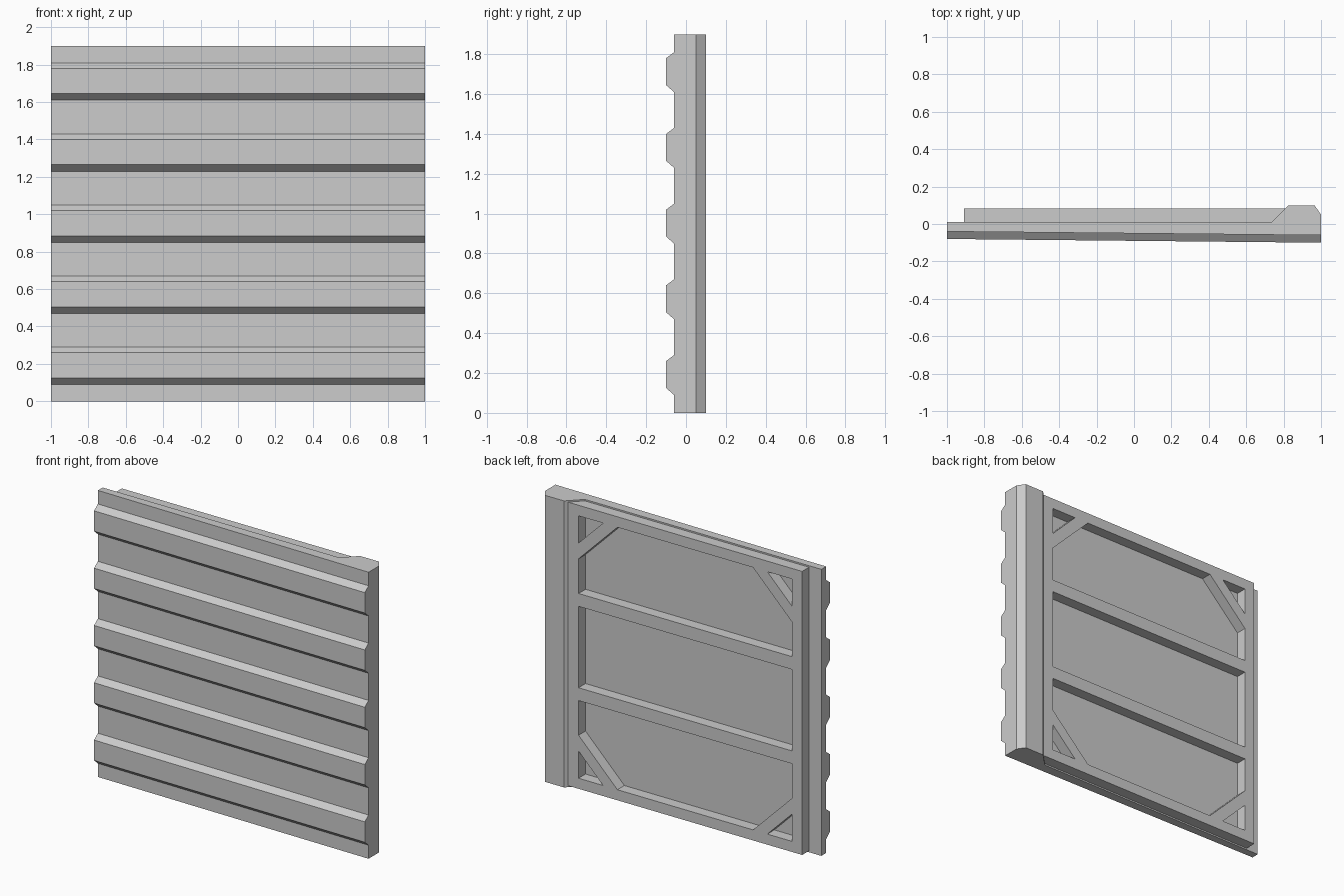
import bpy, bmesh, math

if "Cube" in bpy.data.objects:
    bpy.data.objects.remove(bpy.data.objects["Cube"])

H = 1.9          # total height
BACK = 0.01      # back plane of the front skin


def mesh_object(name, bm):
    bmesh.ops.recalc_face_normals(bm, faces=bm.faces)
    me = bpy.data.meshes.new(name)
    bm.to_mesh(me)
    bm.free()
    ob = bpy.data.objects.new(name, me)
    bpy.context.collection.objects.link(ob)
    return ob


def loft(name, ring_a, ring_b):
    """Solid between two matching closed rings of points."""
    bm = bmesh.new()
    a = [bm.verts.new(p) for p in ring_a]
    b = [bm.verts.new(p) for p in ring_b]
    n = len(a)
    for i in range(n):
        j = (i + 1) % n
        bm.faces.new((a[i], a[j], b[j], b[i]))
    bm.faces.new(a)
    bm.faces.new(b)
    return mesh_object(name, bm)


# Ribbed front skin: five trapezoid ridges, leaning slightly from left to right
profile = [(-0.06, 0)]
for i in range(5):
    z = 0.38 * i
    profile += [(-0.06, z + 0.09), (-0.10, z + 0.125),
                (-0.10, z + 0.26), (-0.06, z + 0.29)]
profile.append((-0.06, H))
back = [(BACK, H), (BACK, 0)]
left = [(-1, y + 0.02, z) for y, z in profile] + [(-1, y, z) for y, z in back]
right = [(1, y, z) for y, z in profile + back]
loft("ribbed_skin", left, right)

# Chamfered post along the right edge of the back
post = [(0.735, BACK), (0.825, 0.1), (0.965, 0.1), (1, 0.05), (1, BACK)]
loft("edge_post", [(x, y, 0) for x, y in post], [(x, y, H) for x, y in post])

# Back frame: flat outline with openings, corner braces and two cross rails
X0, X1, Z0, Z1 = -0.835, 0.73, 0.08, 1.82   # inner opening limits
HOLE, CUT = 0.18, 0.285                     # inner and outer brace legs


def rect(x0, x1, z0, z1):
    return [(x0, z0), (x1, z0), (x1, z1), (x0, z1)]


low_panel = [(X0 + CUT, Z0), (X1 - CUT, Z0), (X1, Z0 + CUT),
             (X1, 0.595), (X0, 0.595), (X0, Z0 + CUT)]
loops = [rect(-0.91, 0.81, 0.01, H - 0.01),
         rect(X0, X1, 0.68, 1.22),
         low_panel,
         [(x, H - z) for x, z in low_panel]]
for x, sx in ((X0, 1), (X1, -1)):
    for z, sz in ((Z0, 1), (Z1, -1)):
        loops.append([(x, z), (x + sx * HOLE, z), (x, z + sz * HOLE)])

depth = 0.073
cu = bpy.data.curves.new("back_frame", 'CURVE')
cu.dimensions = '2D'
cu.fill_mode = 'BOTH'
cu.extrude = depth / 2
for loop in loops:
    sp = cu.splines.new('POLY')
    sp.points.add(len(loop) - 1)
    for p, (x, z) in zip(sp.points, loop):
        p.co = (x, z, 0, 1)
    sp.use_cyclic_u = True
frame = bpy.data.objects.new("back_frame", cu)
frame.rotation_euler.x = math.pi / 2
frame.location.y = BACK + depth / 2
bpy.context.collection.objects.link(frame)
bpy.context.view_layer.objects.active = frame
frame.select_set(True)
bpy.ops.object.convert(target='MESH')
bm = bmesh.new()
bm.from_mesh(frame.data)
bmesh.ops.remove_doubles(bm, verts=bm.verts, dist=0.0005)
bmesh.ops.recalc_face_normals(bm, faces=bm.faces)
for f in bm.faces:
    f.smooth = False
bm.to_mesh(frame.data)
bm.free()
